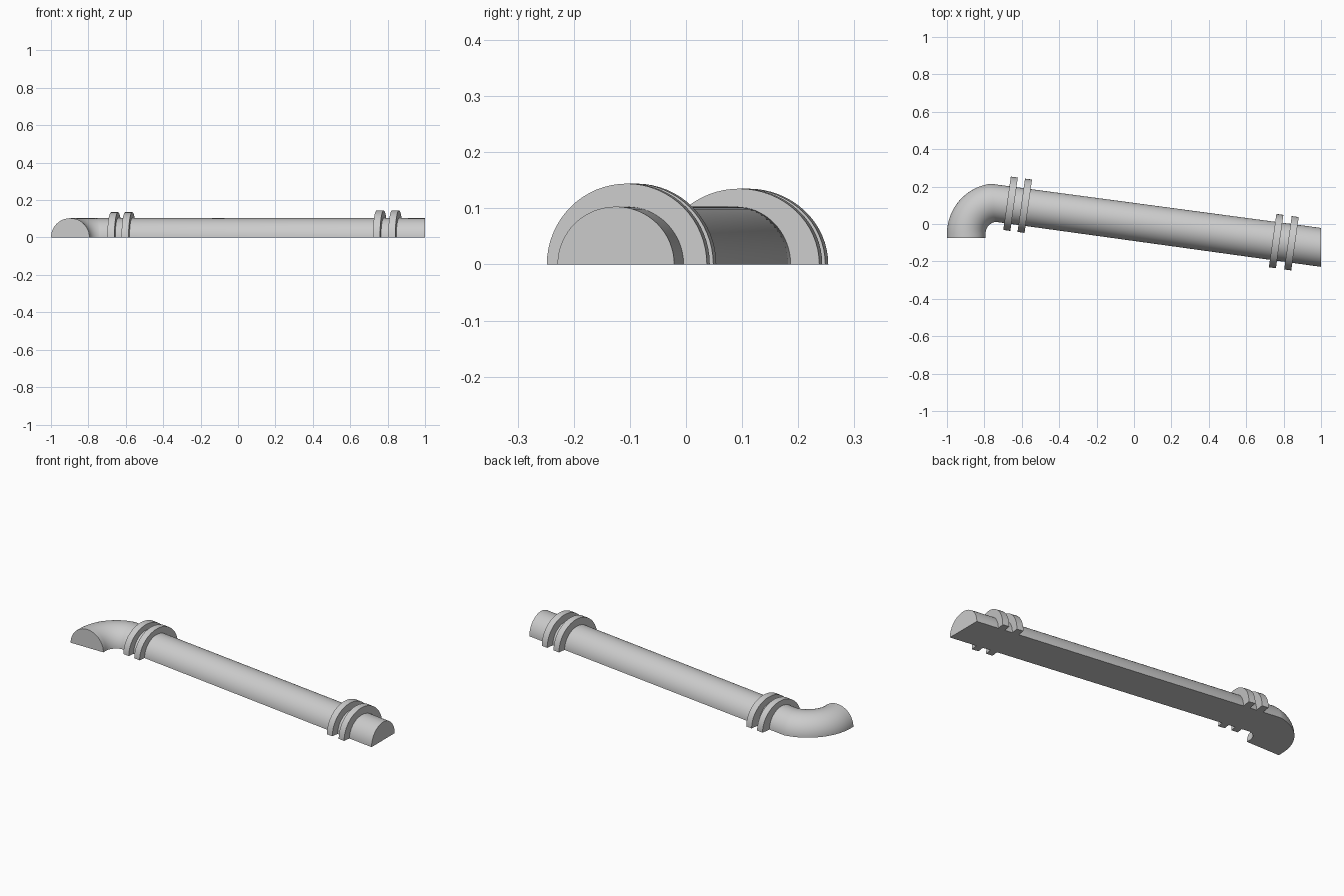
import bpy, bmesh
from math import sin, cos, tan, pi, radians
from mathutils import Vector

cube = bpy.data.objects.get("Cube")
if cube:
    bpy.data.objects.remove(cube, do_unlink=True)

TILT = radians(8)        # slant of the straight run
RADIUS = 0.103
SEGMENTS = 32

grey = bpy.data.materials.new("pipe_grey")
grey.use_nodes = True
grey.diffuse_color = (0.6, 0.6, 0.6, 1)
grey.node_tree.nodes["Principled BSDF"].inputs["Base Color"].default_value = grey.diffuse_color


def run_y(x):
    """Centre line of the straight run."""
    return -0.125 + (1 - x) * tan(TILT)


def sweep_half_round(name, stations):
    """Closed half-round solid; a station is (centre, sideways axis, width, height)."""
    bm = bmesh.new()
    rows = []
    for centre, side, width, height in stations:
        row = []
        for i in range(SEGMENTS + 1):
            a = pi * i / SEGMENTS
            p = centre + side * (width * cos(a))
            row.append(bm.verts.new((p.x, p.y, height * sin(a))))
        rows.append(row)
    for a, b in zip(rows, rows[1:]):
        for i in range(SEGMENTS):
            bm.faces.new((a[i], a[i + 1], b[i + 1], b[i]))
        bm.faces.new((a[-1], a[0], b[0], b[-1]))      # flat underside
    bm.faces.new(rows[0])
    bm.faces.new(rows[-1])
    bmesh.ops.recalc_face_normals(bm, faces=bm.faces)
    mesh = bpy.data.meshes.new(name)
    bm.to_mesh(mesh)
    bm.free()
    mesh.materials.append(grey)
    obj = bpy.data.objects.new(name, mesh)
    bpy.context.collection.objects.link(obj)
    bpy.ops.object.select_all(action='DESELECT')
    obj.select_set(True)
    bpy.context.view_layer.objects.active = obj
    bpy.ops.object.shade_smooth_by_angle(angle=radians(35))
    return obj


# Pipe: short stub, elbow, then the long slanted run cut square to x
bend_centre, bend_radius = Vector((-0.73, -0.052)), 0.167
pipe = [(Vector((-0.897, -0.075)), Vector((-1, 0)), RADIUS, RADIUS)]
BEND_STEPS = 20
for i in range(BEND_STEPS + 1):
    a = pi - (pi / 2 + TILT * -1) * i / BEND_STEPS
    out = Vector((cos(a), sin(a)))
    pipe.append((bend_centre + out * bend_radius, out, RADIUS, RADIUS))
pipe.append((Vector((1, run_y(1))), Vector((0, 1)), RADIUS / cos(TILT), RADIUS))
sweep_half_round("pipe", pipe)

# Paired collars near both ends of the run
along = Vector((cos(TILT), -sin(TILT)))
across = Vector((sin(TILT), cos(TILT)))
for name, x, height in (("elbow_collar_outer", -0.66, 0.135), ("elbow_collar_inner", -0.584, 0.135),
                        ("end_collar_inner", 0.76, 0.144), ("end_collar_outer", 0.842, 0.144)):
    middle = Vector((x, run_y(x)))
    sweep_half_round(name, [(middle + along * d, across, 0.144, height) for d in (-0.019, 0.019)])
